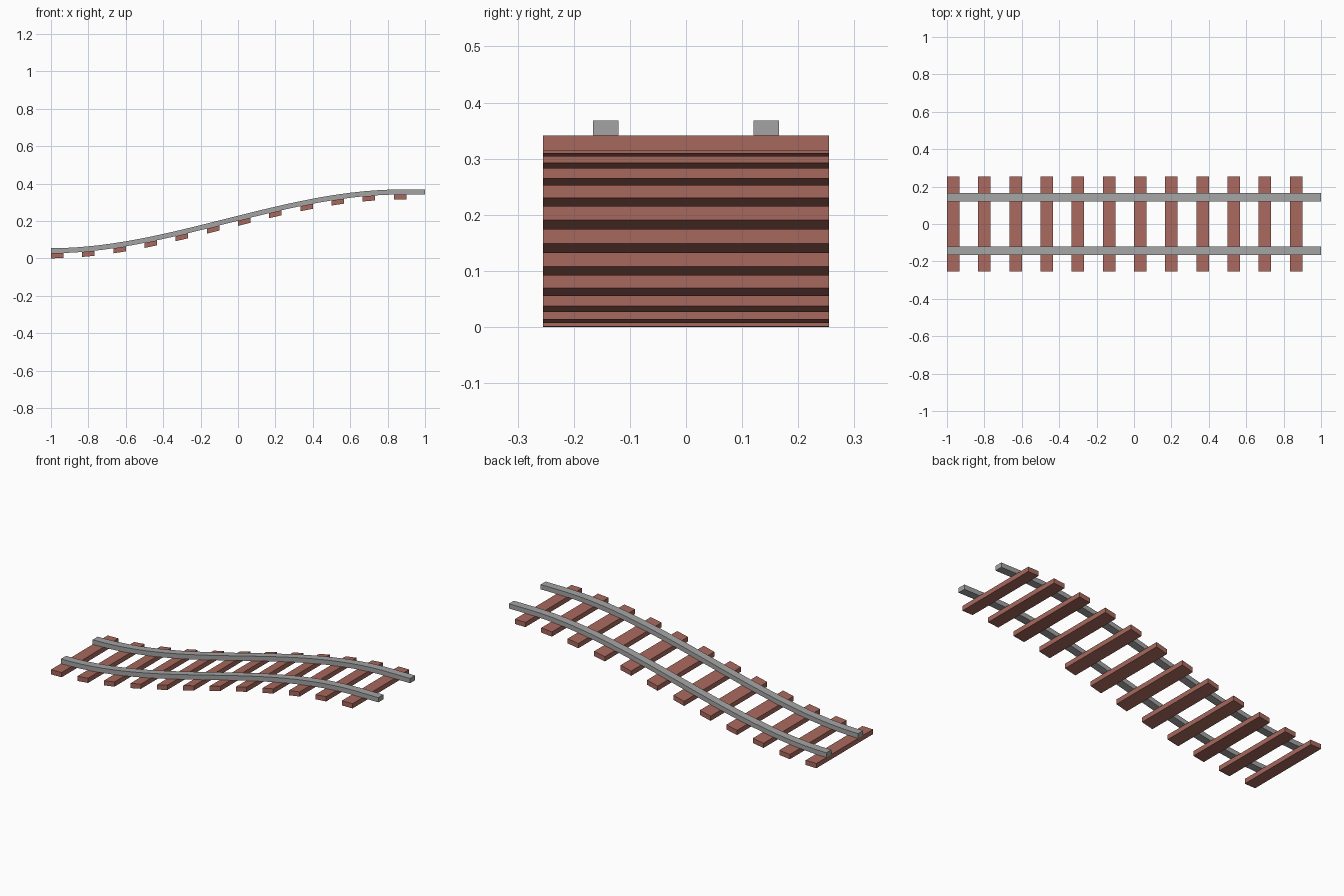
import bpy
import bmesh

cube = bpy.data.objects.get("Cube")
if cube:
    bpy.data.objects.remove(cube, do_unlink=True)

THICK = 0.027        # height of both sleepers and rails
RISE = 0.314         # climb of the track
RAMP = 1.867         # length over which it climbs
SPACING = 1 / 6
SLEEPER_WIDTH = 0.067


def material(name, colour):
    mat = bpy.data.materials.new(name)
    mat.use_nodes = True
    mat.diffuse_color = colour
    mat.node_tree.nodes["Principled BSDF"].inputs["Base Color"].default_value = colour
    return mat


def slope(x):
    """Height of the track bed: a gentle S-shaped climb, then level."""
    t = min(max((x + 1) / RAMP, 0), 1)
    return RISE * t * t * (3 - 2 * t)


def bar(name, x0, x1, y0, y1, lift, steps, mat):
    """Rectangular section swept along the slope from x0 to x1."""
    bm = bmesh.new()
    rings = []
    for i in range(steps + 1):
        x = x0 + (x1 - x0) * i / steps
        z = slope(x) + lift
        section = ((y0, z), (y1, z), (y1, z + THICK), (y0, z + THICK))
        rings.append([bm.verts.new((x, y, h)) for y, h in section])
    for a, b in zip(rings, rings[1:]):
        for k in range(4):
            n = (k + 1) % 4
            bm.faces.new((a[k], a[n], b[n], b[k]))
    bm.faces.new(rings[0])
    bm.faces.new(rings[-1])
    bmesh.ops.recalc_face_normals(bm, faces=bm.faces)
    mesh = bpy.data.meshes.new(name)
    bm.to_mesh(mesh)
    bm.free()
    mesh.materials.append(mat)
    obj = bpy.data.objects.new(name, mesh)
    bpy.context.collection.objects.link(obj)
    return obj


wood = material("red_brown_wood", (0.39, 0.14, 0.11, 1))
steel = material("grey_steel", (0.37, 0.37, 0.37, 1))

# Sleepers, evenly spaced and leaning with the slope
for i in range(12):
    x = -1 + i * SPACING
    bar(f"sleeper_{i + 1}", x, x + SLEEPER_WIDTH, -0.255, 0.255, 0, 1, wood)

# Two rails resting on the sleepers
for name, y in (("front_rail", -0.143), ("back_rail", 0.143)):
    bar(name, -1, 1, y - 0.0225, y + 0.0225, THICK, 30, steel)
